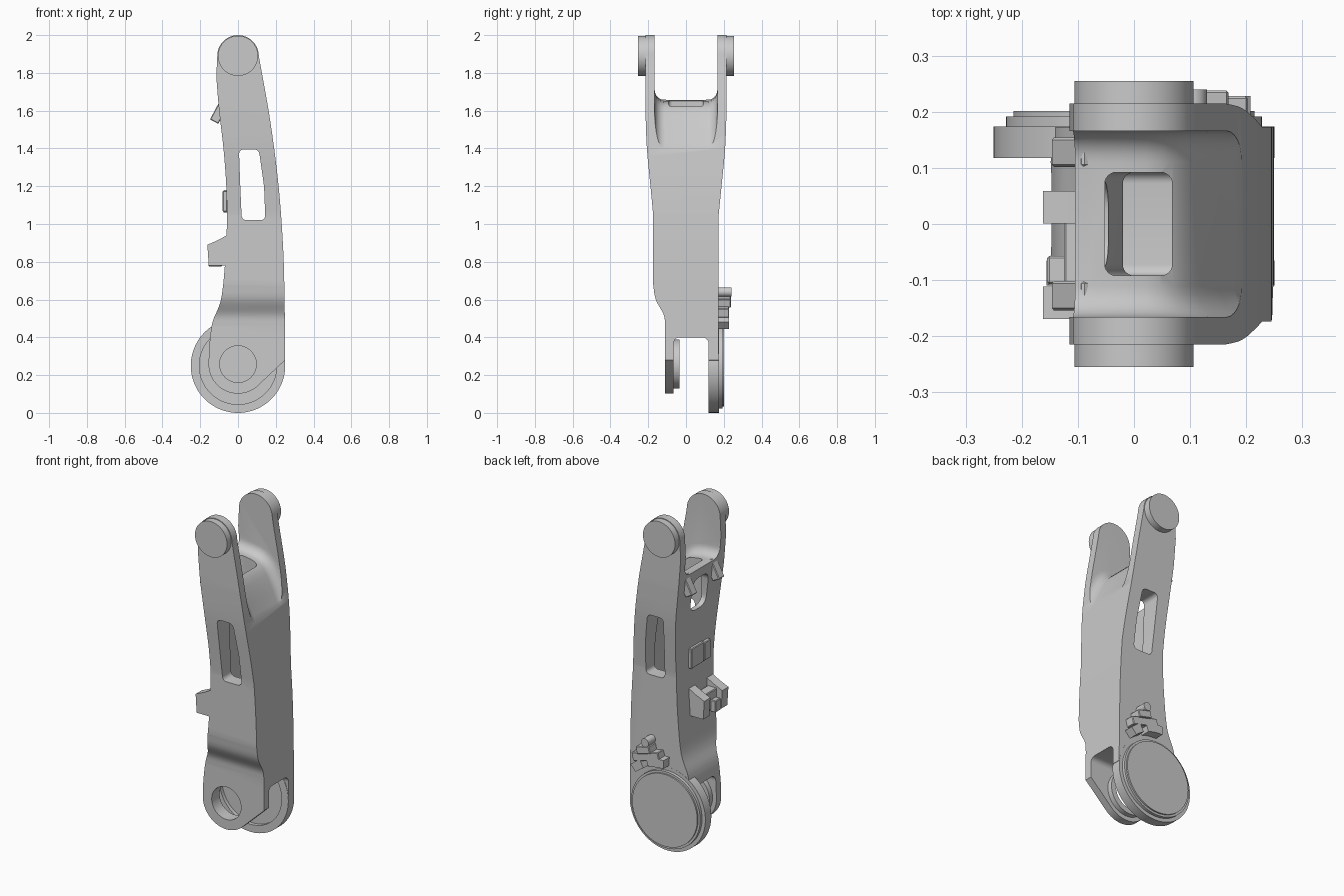
import bpy, bmesh, math
from mathutils import Vector

old = bpy.data.objects.get("Cube")
if old:
    bpy.data.objects.remove(old, do_unlink=True)

grey = bpy.data.materials.new("cast_grey")
grey.use_nodes = True
colour = (0.59, 0.59, 0.59, 1)
grey.diffuse_color = colour
grey.node_tree.nodes["Principled BSDF"].inputs["Base Color"].default_value = colour


def finish(name, bm):
    bmesh.ops.recalc_face_normals(bm, faces=bm.faces)
    mesh = bpy.data.meshes.new(name)
    bm.to_mesh(mesh)
    bm.free()
    mesh.materials.append(grey)
    obj = bpy.data.objects.new(name, mesh)
    bpy.context.collection.objects.link(obj)
    return obj


def prism(name, points, axis, start, end, corner=0, soft=0):
    """Extrude an outline in (x, z) along y, or in (y, z) along x.
    corner rounds the outline, soft rounds the rims of both ends."""
    bm = bmesh.new()
    put = (lambda p, d: (p[0], d, p[1])) if axis == "y" else (lambda p, d: (d, p[0], p[1]))
    rings = [[bm.verts.new(put(p, d)) for p in points] for d in (start, end)]
    caps = [bm.faces.new(ring) for ring in rings]
    n = len(points)
    for i in range(n):
        j = (i + 1) % n
        bm.faces.new((rings[0][i], rings[0][j], rings[1][j], rings[1][i]))
    bmesh.ops.recalc_face_normals(bm, faces=bm.faces)
    if corner:
        along = [bm.edges.get((rings[0][i], rings[1][i])) for i in range(n)]
        bmesh.ops.bevel(bm, geom=along, offset=corner, segments=5, profile=0.5, affect="EDGES")
    if soft:
        rims = [e for cap in caps for e in cap.edges]
        bmesh.ops.bevel(bm, geom=rims, offset=soft, segments=6, profile=0.5, affect="EDGES")
    return finish(name, bm)


def arc(cx, cz, r, a, b, n):
    steps = [math.radians(a + (b - a) * i / n) for i in range(n + 1)]
    return [(cx + r * math.cos(t), cz + r * math.sin(t)) for t in steps]


def disc(name, x, z, r, y0, y1, n=64):
    return prism(name, arc(x, z, r, 0, 360, n)[:-1], "y", y0, y1)


def box(name, centre, size, tilt=0, soft=0.004):
    bm = bmesh.new()
    bmesh.ops.create_cube(bm, size=1)
    bmesh.ops.scale(bm, vec=size, verts=bm.verts)
    bmesh.ops.bevel(bm, geom=bm.edges[:], offset=soft, segments=1, affect="EDGES")
    obj = finish(name, bm)
    obj.location = centre
    obj.rotation_euler.y = math.radians(tilt)
    return obj


def curve(points, n=5):
    """Smooth path through the points."""
    pts = [Vector(p) for p in points]
    pts = [pts[0] * 2 - pts[1]] + pts + [pts[-1] * 2 - pts[-2]]
    out = []
    for a, b, c, d in zip(pts, pts[1:], pts[2:], pts[3:]):
        for i in range(n):
            t = i / n
            out.append(tuple(0.5 * (2 * b + (c - a) * t + (2 * a - 5 * b + 4 * c - d) * t * t
                                    + (3 * b - a - 3 * c + d) * t ** 3)))
    return out + [tuple(pts[-2])]


def combine(target, tool, operation):
    mod = target.modifiers.new("shape", "BOOLEAN")
    mod.operation, mod.object, mod.solver = operation, tool, "EXACT"
    bpy.context.view_layer.objects.active = target
    bpy.ops.object.modifier_apply(modifier=mod.name)
    bpy.data.objects.remove(tool, do_unlink=True)


# Arm body: bowed outline crossed with the stepped width outline
left_edge = curve([(-0.115, 1.78), (-0.1, 1.6), (-0.077, 1.4), (-0.062, 1.2), (-0.059, 1.0),
                   (-0.068, 0.8), (-0.09, 0.6), (-0.135, 0.48), (-0.152, 0.36)])
right_edge = curve([(0.25, 0.28), (0.248, 0.5), (0.24, 0.85), (0.215, 1.2), (0.17, 1.55), (0.112, 1.88)])
outline = (left_edge + arc(0, 0.258, 0.156, 180, 308, 24) + right_edge
           + arc(0, 1.89, 0.11, 5, 172, 24))
arm = prism("arm_body", outline, "y", -0.3, 0.3)

front_width = curve([(-0.11, 0.46), (-0.118, 0.52), (-0.16, 0.6), (-0.174, 0.68)])
front_swell = curve([(-0.174, 1.05), (-0.188, 1.2), (-0.207, 1.4), (-0.215, 1.6)])
back_swell = curve([(0.215, 1.6), (0.207, 1.4), (0.188, 1.2), (0.173, 1.05)])
width = ([(-0.11, -0.1)] + front_width + front_swell + [(-0.215, 2.1), (0.215, 2.1)] + back_swell
         + [(0.173, -0.1), (0.12, -0.1)] + arc(0.085, 0.365, 0.035, 0, 90, 5)
         + arc(-0.035, 0.37, 0.03, 90, 180, 5) + [(-0.065, -0.1)])
combine(arm, prism("width_tool", width, "x", -0.5, 0.5), "INTERSECT")

# Lower hinge: large rear disc and bored front boss
combine(arm, disc("rear_disc", 0, 0.25, 0.25, 0.118, 0.174, 80), "UNION")
combine(arm, disc("front_boss", 0, 0.258, 0.13, -0.08, -0.035), "UNION")
combine(arm, disc("bore_tool", 0, 0.258, 0.097, -0.3, 0.05), "DIFFERENCE")
combine(arm, disc("recess_tool", 0, 0.25, 0.205, 0.112, 0.14), "DIFFERENCE")

# Scooped fork opening at the top
scoop = curve([(0.35, 1.12), (0.21, 1.36), (0.13, 1.53), (0.07, 1.62), (-0.02, 1.65), (-0.25, 1.66)], 3)
combine(arm, prism("fork_tool", scoop + [(-0.25, 2.3), (0.35, 2.3)], "y", -0.166, 0.166, soft=0.055),
        "DIFFERENCE")

# Hollow core, side windows and inner opening
core = [(-0.02, 0.6), (0.2, 0.6), (0.19, 1.0), (0.15, 1.28), (0.068, 1.52), (0.068, 1.85),
        (-0.052, 1.85), (-0.052, 1.45), (-0.02, 1.2)]
combine(arm, prism("core_tool", core, "y", -0.092, 0.092, soft=0.02), "DIFFERENCE")
window = [(0.02, 1.02), (0.145, 1.02), (0.138, 1.2), (0.11, 1.395), (0.005, 1.395), (0.012, 1.2)]
combine(arm, prism("window_tool", window, "y", -0.4, 0.4, corner=0.025), "DIFFERENCE")
opening = [(-0.075, 1.4), (0.075, 1.4), (0.075, 1.6), (-0.075, 1.6)]
combine(arm, prism("opening_tool", opening, "x", -0.3, 0, corner=0.05), "DIFFERENCE")

# Disc cover and top pivot caps
disc("disc_cover", 0, 0.25, 0.228, 0.17, 0.192, 80)
disc("disc_cover_plate", 0, 0.25, 0.215, 0.19, 0.201, 80)
for side, label in ((-1, "front"), (1, "back")):
    disc(label + "_pivot_cap", 0, 1.89, 0.106, side * 0.21, side * 0.255)
    # Tilted lugs either side of the opening
    box(label + "_upper_lug", (-0.098, side * 0.128, 1.595), (0.05, 0.052, 0.12), 28)

# Cable bracket on the inner edge
lug = [(-0.06, 0.78), (-0.155, 0.78), (-0.162, 0.89), (-0.105, 0.915), (-0.06, 0.94)]
for label, y in (("back", 0.03), ("front", -0.14)):
    prism(label + "_bracket_prong", lug, "y", y - 0.029, y + 0.029)
box("bracket_web", (-0.095, -0.055, 0.84), (0.06, 0.15, 0.11))
box("bracket_stop", (-0.12, -0.082, 0.81), (0.07, 0.05, 0.07))
box("edge_pad", (-0.066, 0.0, 1.12), (0.024, 0.12, 0.12))
box("edge_pad_step", (-0.07, -0.09, 1.12), (0.024, 0.06, 0.11))

# Clamp above the disc
for label, a, b in (("left", 48, 62), ("right", 70, 92)):
    foot = arc(0, 0.25, 0.26, a, b, 5) + arc(0, 0.25, 0.31, b, a, 5)
    prism(label + "_clamp_foot", foot, "y", 0.165, 0.228)
box("clamp_bridge", (0.11, 0.198, 0.55), (0.18, 0.06, 0.05), 14)
box("clamp_block", (0.12, 0.203, 0.59), (0.09, 0.07, 0.045), 14)
disc("clamp_pin", 0.105, 0.64, 0.025, 0.165, 0.24, 24)

# Smooth shading with crisp edges
bpy.ops.object.select_all(action="DESELECT")
for obj in bpy.context.scene.objects:
    if obj.type == "MESH" and grey.name in obj.data.materials:
        obj.select_set(True)
        bpy.context.view_layer.objects.active = obj
bpy.ops.object.shade_smooth_by_angle(angle=math.radians(30))
